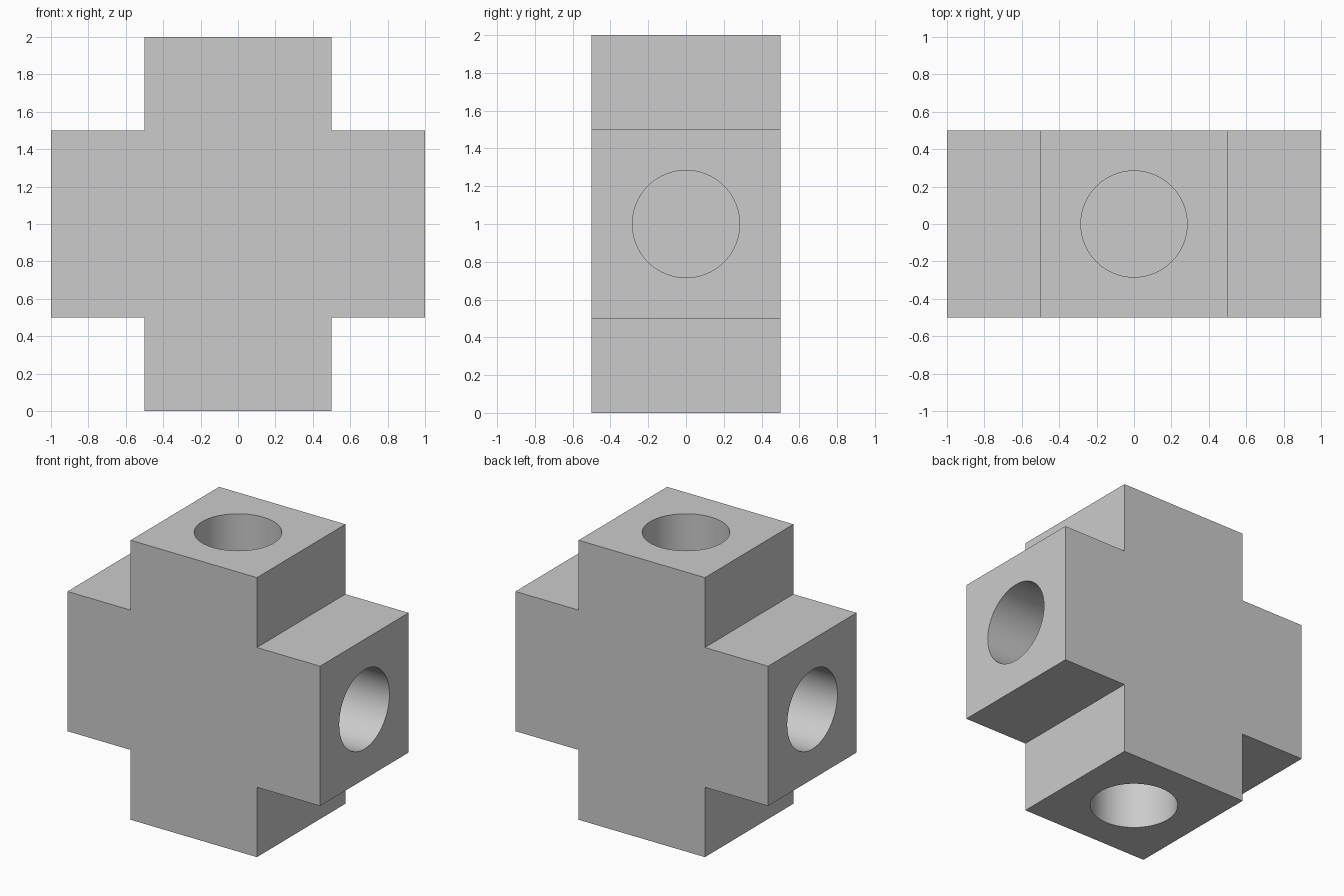
import bpy, bmesh
from math import radians
from mathutils import Matrix, Vector

cube = bpy.data.objects.get("Cube")
if cube:
    bpy.data.objects.remove(cube, do_unlink=True)

ARM, HALF, CENTRE = 1.0, 0.5, 1.0
RADIUS, DEPTH, SIDES = 0.284, 0.5, 64

grey = bpy.data.materials.new("plain_grey")
grey.use_nodes = True
colour = (0.6, 0.6, 0.6, 1)
grey.diffuse_color = colour
grey.node_tree.nodes["Principled BSDF"].inputs["Base Color"].default_value = colour


def add_object(name, bm):
    bmesh.ops.recalc_face_normals(bm, faces=bm.faces)
    mesh = bpy.data.meshes.new(name)
    bm.to_mesh(mesh)
    bm.free()
    mesh.materials.append(grey)
    obj = bpy.data.objects.new(name, mesh)
    bpy.context.collection.objects.link(obj)
    return obj


# Cross-shaped body: one quarter outline turned four times, then extruded
bm = bmesh.new()
quarter = [Vector((ARM, 0, -HALF)), Vector((ARM, 0, HALF)), Vector((HALF, 0, HALF))]
outline = []
for i in range(4):
    turn = Matrix.Rotation(radians(-90 * i), 3, "Y")
    outline += [bm.verts.new(turn @ p + Vector((0, -HALF, CENTRE))) for p in quarter]
front = bm.faces.new(outline)
back = bmesh.ops.extrude_face_region(bm, geom=[front])["geom"]
bmesh.ops.translate(bm, vec=(0, 2 * HALF, 0),
                    verts=[g for g in back if isinstance(g, bmesh.types.BMVert)])
body = add_object("cross_body", bm)

# Blind round socket in the end of each arm
bm = bmesh.new()
for i in range(4):
    place = (Matrix.Translation((0, 0, CENTRE)) @ Matrix.Rotation(radians(90 * i), 4, "Y")
             @ Matrix.Translation((0, 0, ARM)))
    bmesh.ops.create_cone(bm, cap_ends=True, segments=SIDES, radius1=RADIUS,
                          radius2=RADIUS, depth=2 * DEPTH, matrix=place)
cutter = add_object("socket_cutter", bm)
cutter.hide_render = True
cutter.hide_viewport = True

cut = body.modifiers.new("sockets", "BOOLEAN")
cut.operation = "DIFFERENCE"
cut.solver = "EXACT"
cut.object = cutter

# Apply the cut, then smooth the socket walls only
bpy.context.view_layer.update()
graph = bpy.context.evaluated_depsgraph_get()
body.data = bpy.data.meshes.new_from_object(body.evaluated_get(graph))
body.modifiers.clear()
bpy.data.objects.remove(cutter, do_unlink=True)
bpy.ops.object.select_all(action="DESELECT")
body.select_set(True)
bpy.context.view_layer.objects.active = body
bpy.ops.object.shade_smooth_by_angle(angle=radians(30))
